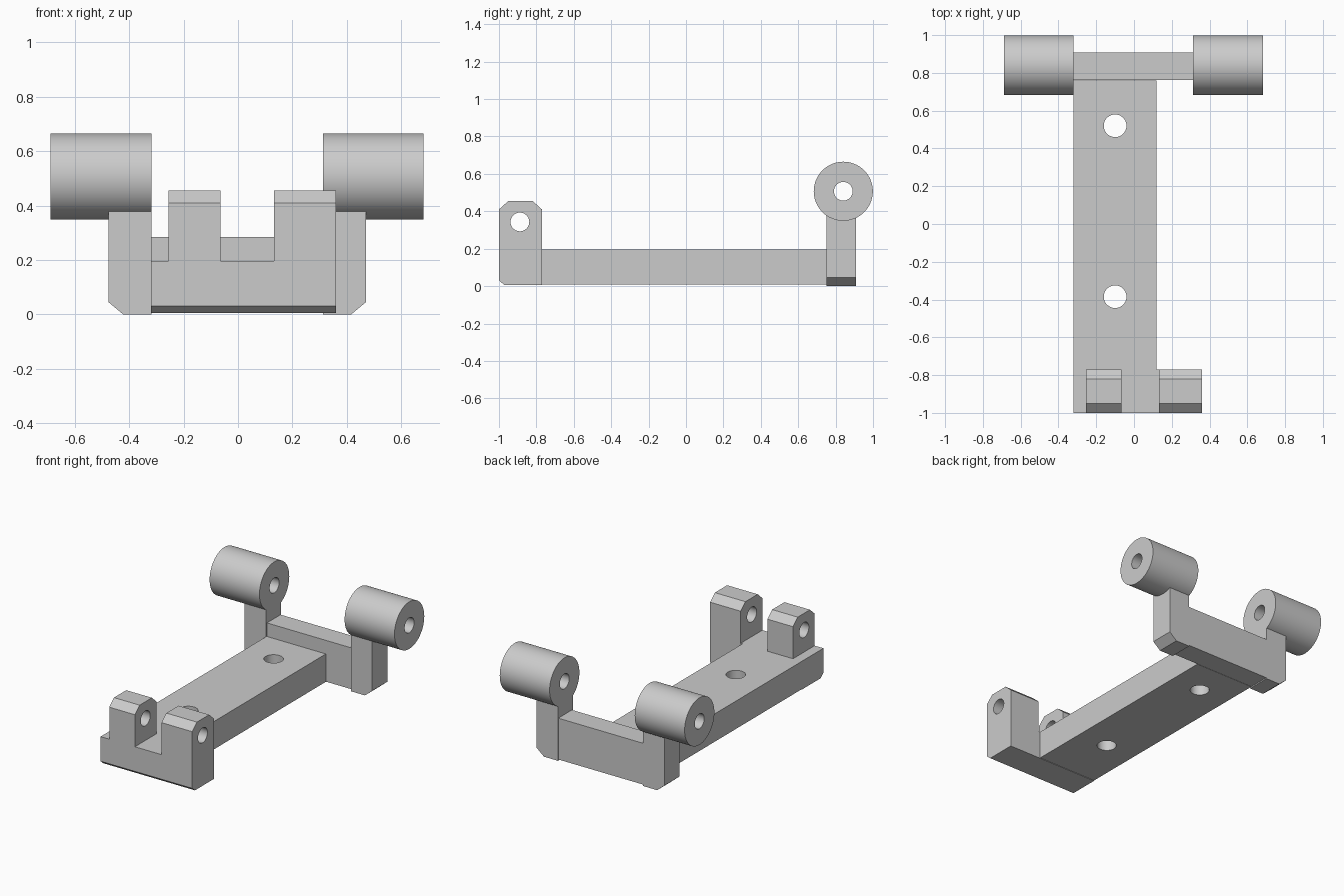
import bpy
import bmesh
import math
from mathutils import Matrix, Vector

old = bpy.data.objects.get("Cube")
if old:
    bpy.data.objects.remove(old, do_unlink=True)

grey = bpy.data.materials.new("plain grey")
grey.use_nodes = True
GREY = (0.6, 0.6, 0.6, 1)
grey.diffuse_color = GREY
grey.node_tree.nodes["Principled BSDF"].inputs["Base Color"].default_value = GREY


def finish(name, bm):
    bmesh.ops.recalc_face_normals(bm, faces=bm.faces)
    mesh = bpy.data.meshes.new(name)
    bm.to_mesh(mesh)
    bm.free()
    mesh.materials.append(grey)
    obj = bpy.data.objects.new(name, mesh)
    bpy.context.collection.objects.link(obj)
    return obj


def prism(name, points, depth):
    """Extrude a closed 3D outline along a vector."""
    bm = bmesh.new()
    face = bm.faces.new([bm.verts.new(p) for p in points])
    top = bmesh.ops.extrude_face_region(bm, geom=[face])["geom"]
    bmesh.ops.translate(bm, vec=Vector(depth),
                        verts=[v for v in top if isinstance(v, bmesh.types.BMVert)])
    return finish(name, bm)


def box(name, lo, hi):
    (x0, y0, z0), (x1, y1, z1) = lo, hi
    return prism(name, [(x0, y0, z0), (x1, y0, z0), (x1, y1, z0), (x0, y1, z0)],
                 (0, 0, z1 - z0))


def rod(name, centre, radius, length, axis):
    turn = Matrix.Rotation(math.pi / 2, 4, "Y") if axis == "X" else Matrix()
    bm = bmesh.new()
    bmesh.ops.create_cone(bm, cap_ends=True, segments=64, radius1=radius,
                          radius2=radius, depth=length,
                          matrix=Matrix.Translation(centre) @ turn)
    return finish(name, bm)


def combine(obj, other, operation):
    """Apply a boolean and remove the helper."""
    mod = obj.modifiers.new("boolean", "BOOLEAN")
    mod.operation = operation
    mod.solver = "EXACT"
    mod.object = other
    bpy.context.view_layer.objects.active = obj
    bpy.ops.object.modifier_apply(modifier=mod.name)
    bpy.data.objects.remove(other, do_unlink=True)


def smooth(obj):
    bpy.ops.object.select_all(action="DESELECT")
    obj.select_set(True)
    bpy.context.view_layer.objects.active = obj
    bpy.ops.object.shade_smooth_by_angle(angle=math.radians(30))


# Base plate with two screw holes
plate = box("base_plate", (-0.32, -0.77, 0.008), (0.12, 0.76, 0.195))
for y in (0.52, -0.385):
    combine(plate, rod("screw_hole", (-0.10, y, 0.1), 0.06, 0.4, "Z"), "DIFFERENCE")
smooth(plate)

# Front bracket: chamfered profile, notched down to two lugs, with a pin hole
profile = [(-1, 0.03), (-0.97, 0.005), (-0.77, 0.005), (-0.77, 0.41),
           (-0.82, 0.455), (-0.95, 0.455), (-1, 0.41)]
bracket = prism("front_bracket", [(-0.32, y, z) for y, z in profile], (0.68, 0, 0))
for x0, x1 in ((-0.5, -0.255), (-0.065, 0.133)):
    combine(bracket, box("notch", (x0, -1.1, 0.195), (x1, -0.7, 0.6)), "DIFFERENCE")
combine(bracket, rod("pin_hole", (0, -0.888, 0.343), 0.05, 1.2, "X"), "DIFFERENCE")
smooth(bracket)

# Rear crossbar
box("rear_crossbar", (-0.32, 0.762, 0.008), (0.313, 0.907, 0.285))

# Rear arms with chamfered feet, each carrying a bored barrel
for side, name in ((-1, "right"), (1, "left")):
    def at(x):
        return side * x - 0.003

    outline = [(0.316, 0), (0.42, 0), (0.474, 0.045), (0.474, 0.42), (0.316, 0.42)]
    arm = prism(name + "_hinge_arm", [(at(x), 0.75, z) for x, z in outline],
                (0, 0.16, 0))
    hub = (at(0.501), 0.841, 0.507)
    combine(arm, rod("barrel", hub, 0.158, 0.37, "X"), "UNION")
    combine(arm, rod("bore", hub, 0.05, 0.6, "X"), "DIFFERENCE")
    smooth(arm)
